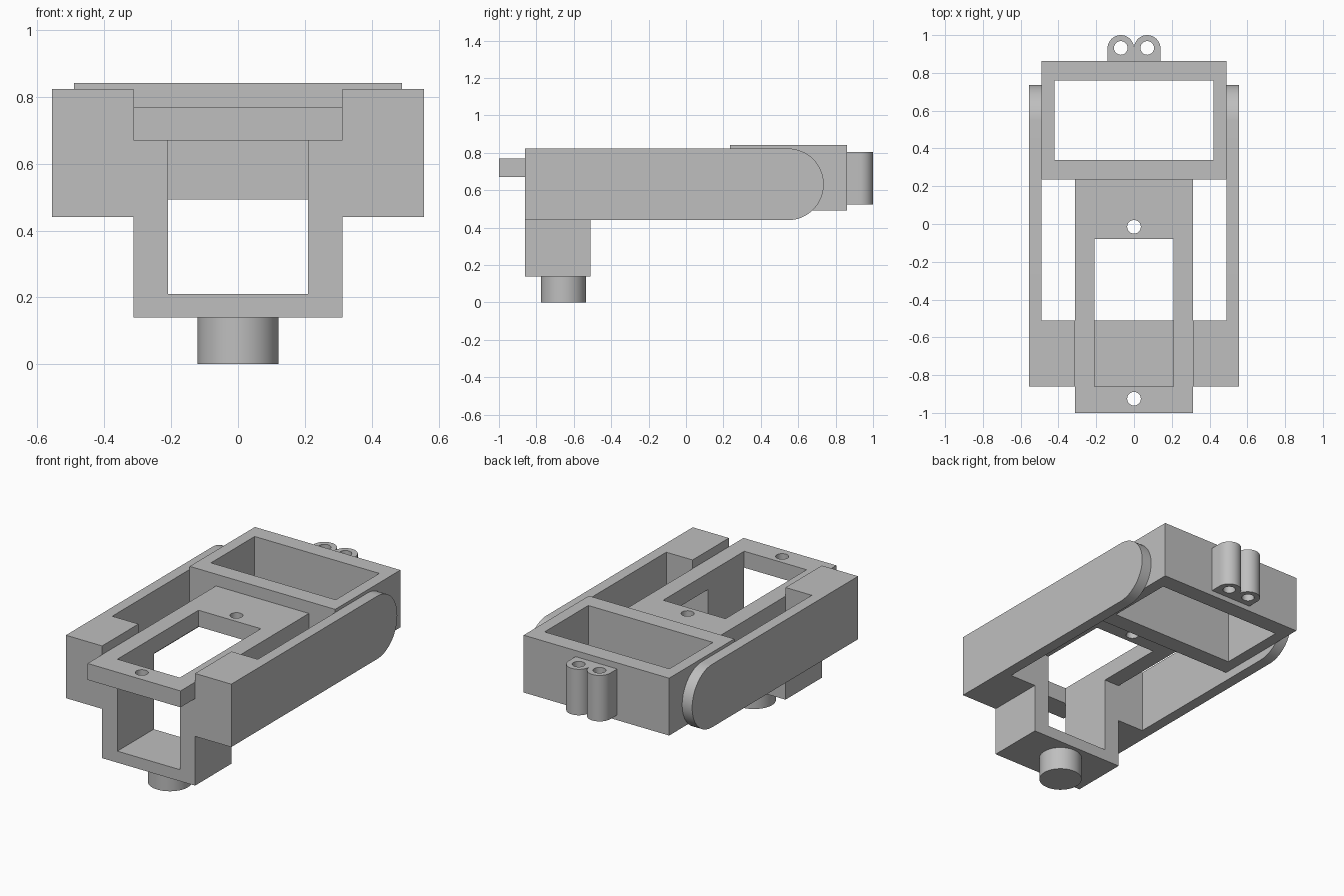
import bpy, bmesh, math
from mathutils import Matrix

cube = bpy.data.objects.get("Cube")
if cube:
    bpy.data.objects.remove(cube, do_unlink=True)

grey = bpy.data.materials.new("plain grey")
grey.use_nodes = True
color = (0.52, 0.52, 0.52, 1)
grey.diffuse_color = color
grey.node_tree.nodes["Principled BSDF"].inputs["Base Color"].default_value = color

# Local profile axes to world: extrusion runs along the named axis
AXES = {
    "z": Matrix.Identity(3),
    "y": Matrix(((1, 0, 0), (0, 0, -1), (0, 1, 0))),
    "x": Matrix(((0, 0, 1), (1, 0, 0), (0, 1, 0))),
}


def rect(u0, u1, v0, v1):
    return [(u0, v0), (u1, v0), (u1, v1), (u0, v1)]


def arc(u, v, r, start, end, steps):
    angles = [math.radians(start + (end - start) * i / steps) for i in range(steps + 1)]
    return [(u + r * math.cos(a), v + r * math.sin(a)) for a in angles]


def circle(u, v, r, steps=40):
    return arc(u, v, r, 0, 360, steps)[:-1]


def extrude(name, loops, lo, hi, axis="z"):
    """Fill the outer loop, leave inner loops open, and extrude from lo to hi."""
    curve = bpy.data.curves.new(name, "CURVE")
    curve.dimensions = "2D"
    curve.fill_mode = "BOTH"
    curve.extrude = (hi - lo) / 2
    for loop in loops:
        spline = curve.splines.new("POLY")
        spline.points.add(len(loop) - 1)
        for point, (u, v) in zip(spline.points, loop):
            point.co = (u, v, 0, 1)
        spline.use_cyclic_u = True
    temp = bpy.data.objects.new(name + " profile", curve)
    bpy.context.collection.objects.link(temp)
    bpy.context.view_layer.update()
    mesh = bpy.data.meshes.new_from_object(
        temp.evaluated_get(bpy.context.evaluated_depsgraph_get()))
    bpy.data.objects.remove(temp, do_unlink=True)
    bpy.data.curves.remove(curve)

    bm = bmesh.new()
    bm.from_mesh(mesh)
    bmesh.ops.remove_doubles(bm, verts=bm.verts, dist=0.0001)
    bmesh.ops.translate(bm, verts=bm.verts, vec=(0, 0, (lo + hi) / 2))
    bmesh.ops.transform(bm, matrix=AXES[axis].to_4x4(), verts=bm.verts)
    bmesh.ops.recalc_face_normals(bm, faces=bm.faces)
    bm.to_mesh(mesh)
    bm.free()
    mesh.name = name
    mesh.materials.clear()
    mesh.materials.append(grey)
    obj = bpy.data.objects.new(name, mesh)
    bpy.context.collection.objects.link(obj)
    bpy.ops.object.select_all(action="DESELECT")
    obj.select_set(True)
    bpy.context.view_layer.objects.active = obj
    bpy.ops.object.shade_smooth_by_angle(angle=math.radians(30))
    return obj


# Front yoke: stepped U, mirrored from its right half
half = [(0, 0.14), (0.313, 0.14), (0.313, 0.44), (0.557, 0.44), (0.557, 0.823),
        (0.313, 0.823), (0.313, 0.67), (0.21, 0.67), (0.21, 0.21), (0, 0.21)]
outline = half[1:-1] + [(-x, z) for x, z in reversed(half[1:-1])]
extrude("front_yoke", [outline], 0.51, 0.86, "y")

# Side arms with rounded rear ends
arm = [(-0.51, 0.44)] + arc(0.545, 0.6315, 0.1915, -90, 90, 32) + [(-0.51, 0.823)]
for name, x in (("left_arm", 0.49), ("right_arm", -0.557)):
    extrude(name, [arm], x, x + 0.067, "x")

# Centre plate with a window and two bolt holes
extrude("centre_plate", [
    rect(-0.313, 0.313, -1, 0.235), rect(-0.21, 0.21, -0.86, -0.08),
    circle(0, -0.015, 0.036), circle(0, -0.925, 0.036)], 0.67, 0.77)

# Rear open box frame
extrude("rear_frame", [rect(-0.49, 0.49, 0.235, 0.862),
                       rect(-0.42, 0.42, 0.34, 0.76)], 0.493, 0.842)

# Twin bored lugs on the back
for name, x in (("left_lug", 0.07), ("right_lug", -0.07)):
    lug = [(x - 0.07, 0.862), (x + 0.07, 0.862)] + arc(x, 0.93, 0.07, 0, 180, 24)
    extrude(name, [lug, circle(x, 0.932, 0.036)], 0.525, 0.805)

# Pivot pin underneath
extrude("pivot_pin", [circle(0, -0.655, 0.121, 48)], 0, 0.14)
